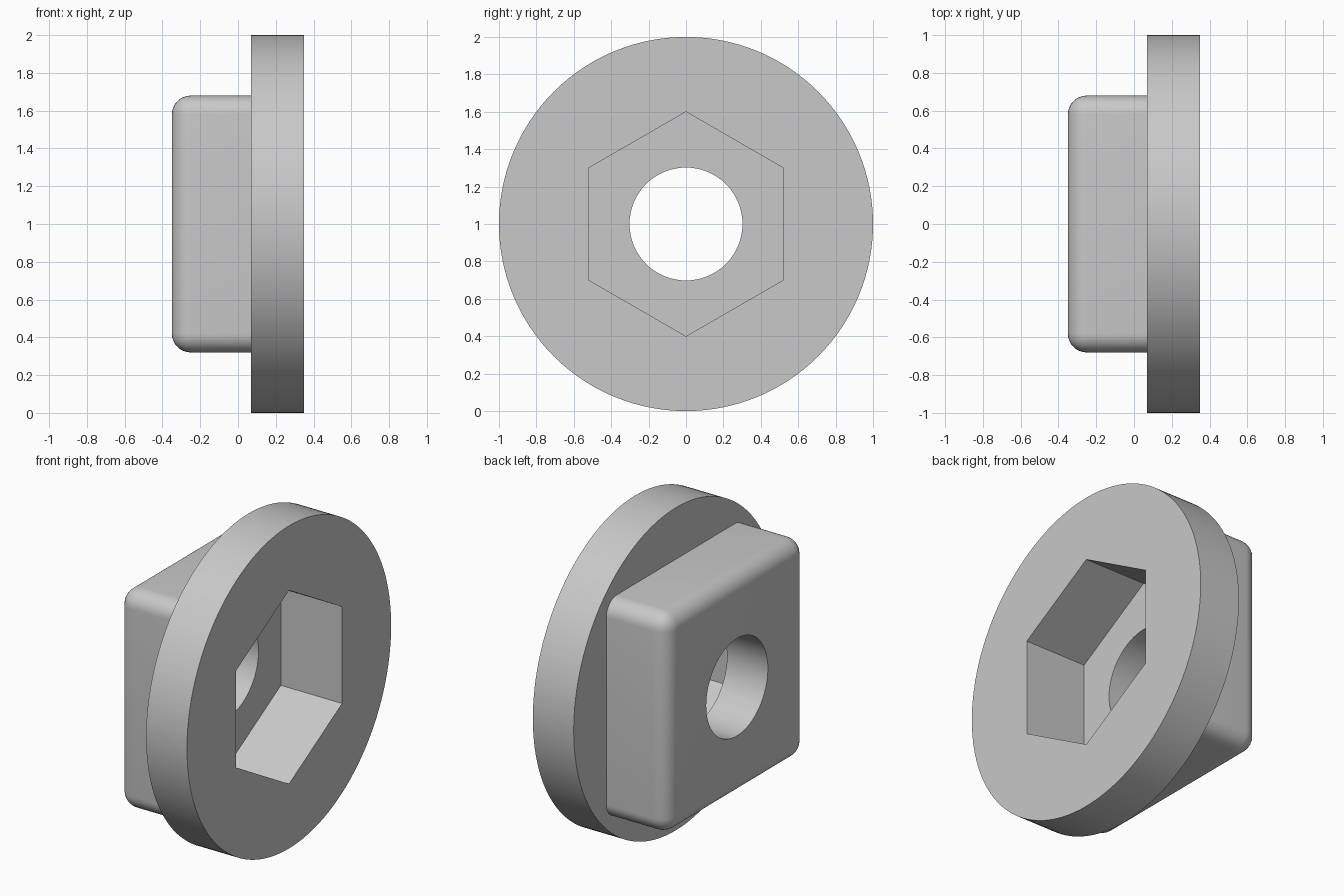
import bpy, bmesh, math
from mathutils import Matrix, Vector

cube = bpy.data.objects.get("Cube")
if cube:
    bpy.data.objects.remove(cube, do_unlink=True)

BACK, STEP, FRONT = -0.35, 0.07, 0.35   # stations along the axis
FLOOR = -0.07                           # bottom of the hex socket

grey = bpy.data.materials.new("light grey")
grey.use_nodes = True
colour = (0.58, 0.58, 0.58, 1)
grey.diffuse_color = colour
grey.node_tree.nodes["Principled BSDF"].inputs["Base Color"].default_value = colour


def finish(bm, name):
    bmesh.ops.recalc_face_normals(bm, faces=bm.faces)
    mesh = bpy.data.meshes.new(name)
    bm.to_mesh(mesh)
    bm.free()
    mesh.materials.append(grey)
    obj = bpy.data.objects.new(name, mesh)
    bpy.context.collection.objects.link(obj)
    return obj


def prism(name, sides, radius, x0, x1):
    """Regular prism along x with a corner pointing up."""
    bm = bmesh.new()
    place = Matrix.Translation(((x0 + x1) / 2, 0, 1)) @ Matrix.Rotation(math.pi / 2, 4, "Y")
    bmesh.ops.create_cone(bm, cap_ends=True, segments=sides, radius1=radius,
                          radius2=radius, depth=x1 - x0, matrix=place)
    top = max(bm.verts, key=lambda v: v.co.z).co
    turn = math.atan2(top.y, top.z - 1)
    bmesh.ops.rotate(bm, verts=bm.verts, cent=Vector((0, 0, 1)),
                     matrix=Matrix.Rotation(turn, 3, "X"))
    return finish(bm, name)


def rounded_block(name, half, x0, x1, radius):
    """Square block with every edge rounded except those of its +x end."""
    bm = bmesh.new()
    place = Matrix.Translation(((x0 + x1) / 2, 0, 1)) @ Matrix.Diagonal((x1 - x0, half * 2, half * 2, 1))
    bmesh.ops.create_cube(bm, size=1, matrix=place)
    edges = [e for e in bm.edges if min(v.co.x for v in e.verts) < x1 - 0.01]
    bmesh.ops.bevel(bm, geom=edges, offset=radius, segments=8, profile=0.5,
                    affect="EDGES", clamp_overlap=True)
    return finish(bm, name)


def combine(target, tool, operation):
    mod = target.modifiers.new(operation.lower(), "BOOLEAN")
    mod.operation, mod.solver, mod.object = operation, "EXACT", tool
    bpy.context.view_layer.objects.active = target
    bpy.ops.object.modifier_apply(modifier=mod.name)
    bpy.data.objects.remove(tool, do_unlink=True)


# round flange fused with the square boss
body = prism("flanged_square_bushing", 128, 1.0, STEP, FRONT)
combine(body, rounded_block("square_boss", 0.68, BACK, 0.2, 0.1), "UNION")

# hex socket from the flange side, then the round through hole
combine(body, prism("hex_socket", 6, 0.6, FLOOR, 0.6), "DIFFERENCE")
combine(body, prism("through_hole", 64, 0.302, -0.6, 0.6), "DIFFERENCE")

bpy.ops.object.select_all(action="DESELECT")
body.select_set(True)
bpy.context.view_layer.objects.active = body
bpy.ops.object.shade_smooth_by_angle(angle=math.radians(30))
